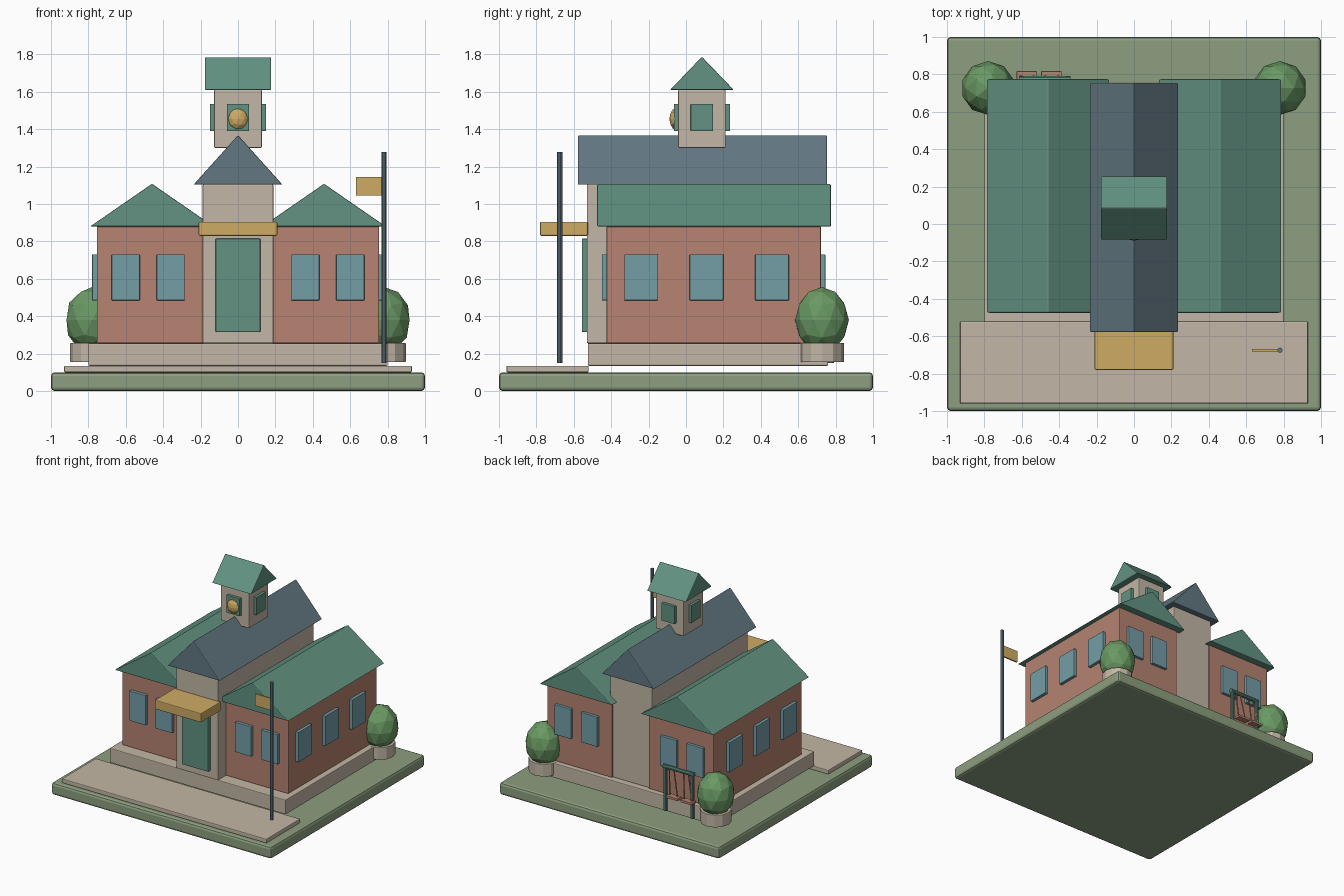
import bpy, bmesh, math
from mathutils import Vector, Matrix

cube = bpy.data.objects.get("Cube")
if cube:
    bpy.data.objects.remove(cube, do_unlink=True)


def material(name, r, g, b):
    m = bpy.data.materials.new(name)
    m.use_nodes = True
    colour = [(c / 255) ** 2.2 for c in (r, g, b)] + [1]
    m.diffuse_color = colour
    m.node_tree.nodes["Principled BSDF"].inputs["Base Color"].default_value = colour
    return m


GRASS = material("grass green", 139, 157, 126)
STONE = material("warm stone", 193, 181, 164)
BRICK = material("brick red", 180, 130, 112)
GREEN = material("roof green", 98, 145, 128)
SLATE = material("slate blue", 98, 119, 129)
GLASS = material("window blue", 115, 156, 165)
GOLD = material("gold", 206, 170, 100)
LEAF = material("leaf green", 106, 152, 100)


def finish(name, bm, mat, bevel=0.0):
    bmesh.ops.recalc_face_normals(bm, faces=bm.faces)
    mesh = bpy.data.meshes.new(name)
    bm.to_mesh(mesh)
    bm.free()
    mesh.materials.append(mat)
    ob = bpy.data.objects.new(name, mesh)
    bpy.context.collection.objects.link(ob)
    if bevel:
        mod = ob.modifiers.new("soft edges", 'BEVEL')
        mod.width = bevel
        mod.segments = 2
    return ob


def box(name, x, y, z, mat, bevel=0.006):
    """Box from (low, high) pairs on each axis."""
    bm = bmesh.new()
    bmesh.ops.create_cube(bm, size=1)
    for v in bm.verts:
        v.co = [a + (b - a) * (c + 0.5) for (a, b), c in zip((x, y, z), v.co)]
    return finish(name, bm, mat, bevel)


def gable(name, x, y, z, mat, along='Y'):
    """Triangular prism roof with its ridge along one axis."""
    bm = bmesh.new()
    mx, my = sum(x) / 2, sum(y) / 2
    ends = []
    for t in (0, 1):
        if along == 'Y':
            pts = [(x[0], y[t], z[0]), (x[1], y[t], z[0]), (mx, y[t], z[1])]
        else:
            pts = [(x[t], y[0], z[0]), (x[t], y[1], z[0]), (x[t], my, z[1])]
        ends.append([bm.verts.new(p) for p in pts])
        bm.faces.new(ends[-1])
    for i in range(3):
        j = (i + 1) % 3
        bm.faces.new((ends[0][i], ends[0][j], ends[1][j], ends[1][i]))
    return finish(name, bm, mat, 0.006)


def rod(name, a, b, radius, mat, sides=10, bevel=0.0):
    """Cylinder between two points."""
    a, b = Vector(a), Vector(b)
    bm = bmesh.new()
    turn = (b - a).to_track_quat('Z', 'Y').to_matrix().to_4x4()
    bmesh.ops.create_cone(bm, cap_ends=True, segments=sides, radius1=radius,
                          radius2=radius, depth=(b - a).length,
                          matrix=Matrix.Translation((a + b) / 2) @ turn)
    return finish(name, bm, mat, bevel)


def ball(name, centre, radii, mat):
    bm = bmesh.new()
    bmesh.ops.create_icosphere(bm, subdivisions=2, radius=1,
                               matrix=Matrix.Translation(centre) @ Matrix.Diagonal((*radii, 1)))
    return finish(name, bm, mat)


# Grounds
box("lawn", (-1, 1), (-1, 1), (0, 0.1), GRASS, 0.02)
box("forecourt", (-0.93, 0.93), (-0.96, -0.52), (0.1, 0.135), STONE)
box("foundation", (-0.8, 0.8), (-0.525, 0.76), (0.135, 0.255), STONE)

# Central hall with door and awning
box("hall", (-0.19, 0.19), (-0.53, 0.71), (0.255, 1.105), STONE)
gable("hall_roof", (-0.238, 0.238), (-0.578, 0.755), (1.103, 1.368), SLATE)
box("door", (-0.12, 0.12), (-0.557, -0.525), (0.315, 0.815), GREEN)
box("awning", (-0.21, 0.21), (-0.78, -0.525), (0.83, 0.905), GOLD)

# Mirrored wings, windows and planted bushes
for side, label in ((-1, "right"), (1, "left")):
    def span(a, b):
        return tuple(sorted((side * a, side * b)))

    box(label + "_wing", span(0.165, 0.755), (-0.425, 0.722), (0.255, 0.88), BRICK)
    gable(label + "_wing_roof", span(0.13, 0.79), (-0.475, 0.775), (0.88, 1.108), GREEN)
    for cx in (0.36, 0.6):
        across = span(cx - 0.075, cx + 0.075)
        box(label + "_front_window", across, (-0.45, -0.42), (0.485, 0.73), GLASS, 0.003)
        box(label + "_back_window", across, (0.715, 0.745), (0.485, 0.73), GLASS, 0.003)
    for cy in (-0.24, 0.11, 0.46):
        box(label + "_side_window", span(0.75, 0.78), (cy - 0.09, cy + 0.09),
            (0.485, 0.73), GLASS, 0.003)
    px, py = side * 0.78, 0.727
    rod(label + "_planter", (px, py, 0.155), (px, py, 0.257), 0.118, STONE, 12, 0.004)
    ball(label + "_bush", (px, py, 0.379), (0.144, 0.144, 0.177), LEAF)

# Bell tower with a louvre on each face
cy = 0.085
box("bell_tower", (-0.128, 0.128), (cy - 0.127, cy + 0.127), (1.3, 1.61), STONE)
gable("tower_roof", (-0.177, 0.177), (cy - 0.17, cy + 0.17), (1.61, 1.787), GREEN, 'X')
for s in (-1, 1):
    out = sorted((s * 0.12, s * 0.15))
    box("side_louvre", out, (cy - 0.06, cy + 0.06), (1.39, 1.535), GREEN, 0.003)
    box("end_louvre", (-0.06, 0.06), [cy + v for v in out], (1.39, 1.535), GREEN, 0.003)
ball("bell", (0, -0.052, 1.455), (0.057, 0.037, 0.06), GOLD)

# Flagpole and flag
rod("flagpole", (0.78, -0.675, 0.15), (0.78, -0.675, 1.277), 0.014, SLATE)
box("flag", (0.63, 0.77), (-0.681, -0.669), (1.045, 1.143), GOLD, 0)

# Swing set behind the right wing
beam_y = 0.775
for x in (-0.6, -0.355):
    rod("swing_post", (x, beam_y, 0.15), (x, beam_y, 0.52), 0.016, GREEN)
rod("swing_beam", (-0.616, beam_y, 0.51), (-0.339, beam_y, 0.51), 0.016, GREEN)
for x in (-0.573, -0.442):
    box("swing_seat", (x - 0.054, x + 0.054), (0.765, 0.817), (0.275, 0.295), BRICK, 0.003)
    for dx in (-0.035, 0.035):
        rod("swing_rope", (x + dx * 0.6 + 0.03, beam_y, 0.505), (x + dx, 0.79, 0.285),
            0.005, BRICK, 6)
